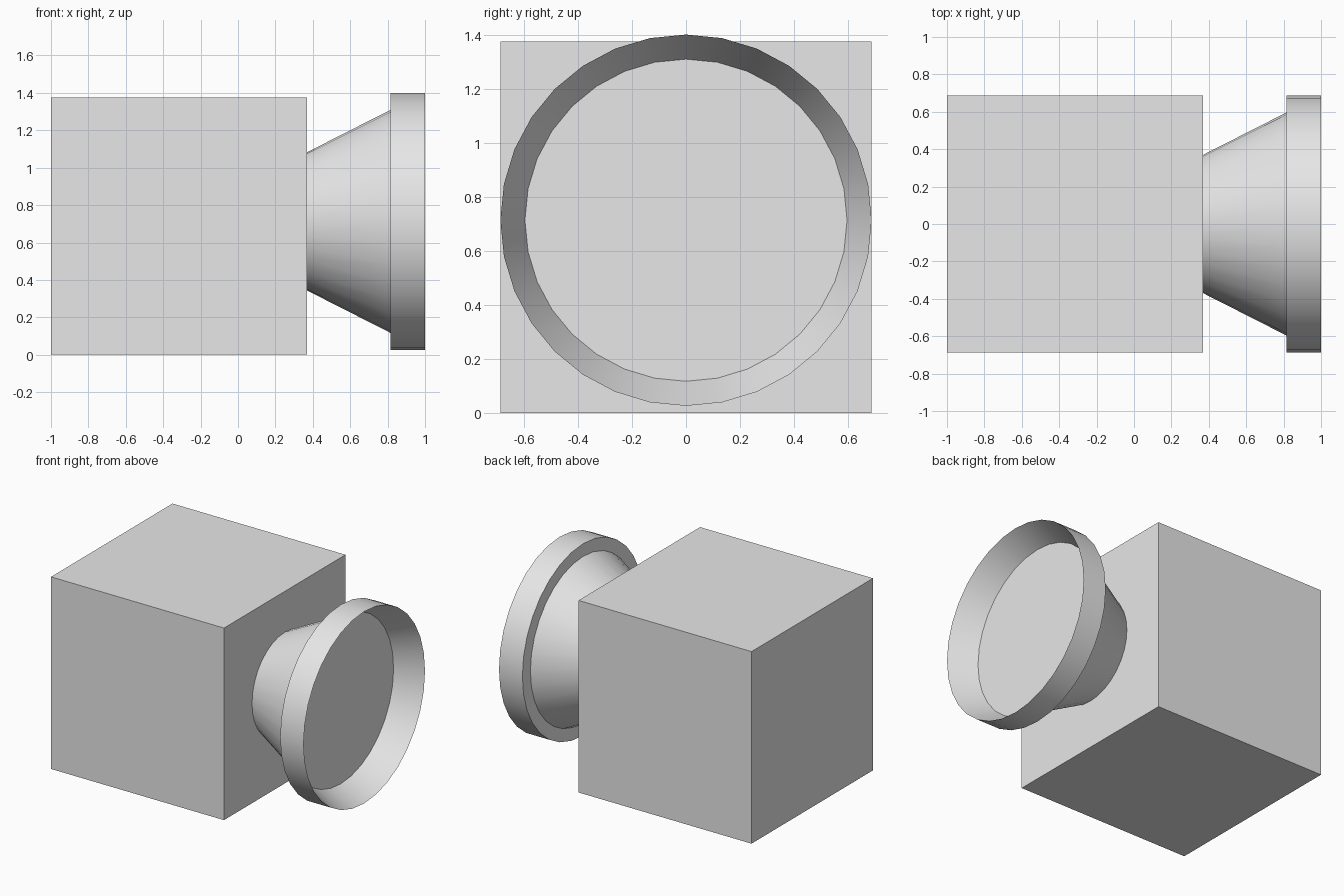
import bpy
import math

cube = bpy.data.objects.get("Cube")
if cube:
    bpy.data.objects.remove(cube, do_unlink=True)

grey = bpy.data.materials.new("plain grey")
grey.use_nodes = True
colour = (0.8, 0.8, 0.8, 1)
grey.diffuse_color = colour
grey.node_tree.nodes["Principled BSDF"].inputs["Base Color"].default_value = colour

SIDES = 32
AXIS_Z = 0.713


def lathe(name, profile):
    """Spin (x, radius) points around the horizontal axis; radius 0 closes an end."""
    verts, faces, rings = [], [], []
    for x, r in profile:
        start = len(verts)
        for i in range(SIDES):
            a = math.tau * i / SIDES
            verts.append((x, r * math.cos(a), AXIS_Z + r * math.sin(a)))
        rings.append(range(start, start + SIDES))
    for a, b in zip(rings, rings[1:]):
        for i in range(SIDES):
            j = (i + 1) % SIDES
            faces.append((a[i], a[j], b[j], b[i]))
    mesh = bpy.data.meshes.new(name)
    mesh.from_pydata(verts, [], faces)
    obj = bpy.data.objects.new(name, mesh)
    bpy.context.collection.objects.link(obj)
    return obj, rings


def finish(obj):
    obj.data.materials.append(grey)
    bpy.ops.object.select_all(action="DESELECT")
    obj.select_set(True)
    bpy.context.view_layer.objects.active = obj
    bpy.ops.object.shade_smooth_by_angle(angle=math.radians(30))


# Body block
bpy.ops.mesh.primitive_cube_add(size=1, location=(-0.315, 0, 0.6875))
body = bpy.context.object
body.name = "body"
body.scale = (1.37, 1.374, 1.375)
bpy.ops.object.transform_apply(location=False, rotation=False, scale=True)
body.data.materials.append(grey)

# Flared neck, closed by the flat front glass
bpy.ops.mesh.primitive_cone_add(
    vertices=SIDES, radius1=0.37, radius2=0.596, depth=0.445,
    location=(0.5925, 0, AXIS_Z), rotation=(0, math.pi / 2, 0))
neck = bpy.context.object
neck.name = "lens_neck"
finish(neck)

# Hood: back ledge, outer wall, sharp rim, flared inner wall
hood, _ = lathe("lens_hood", [(0.815, 0.596), (0.815, 0.687), (1.0, 0.687), (0.815, 0.596)])
finish(hood)
